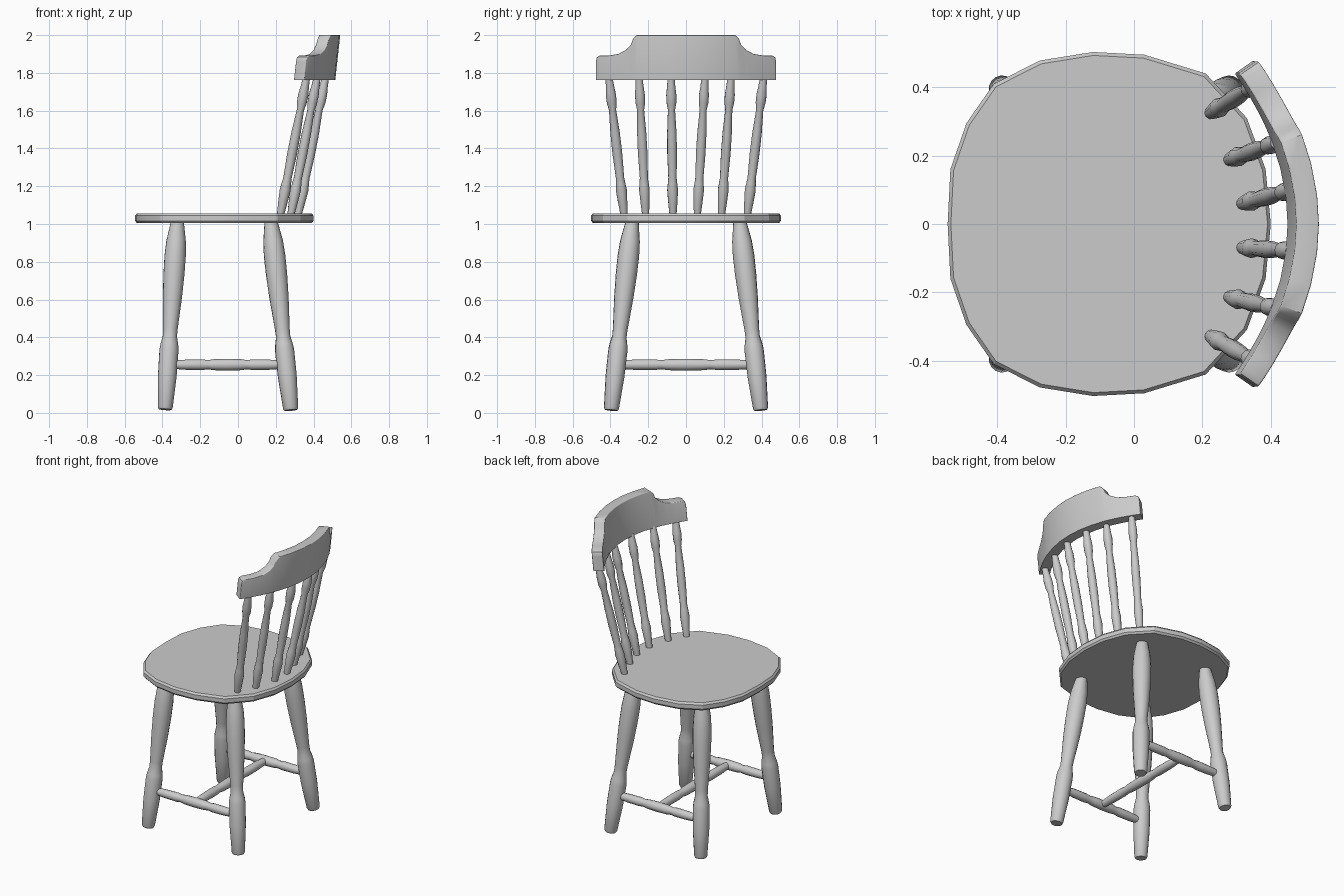
import bpy, bmesh, math
from mathutils import Vector

cube = bpy.data.objects.get("Cube")
if cube:
    bpy.data.objects.remove(cube, do_unlink=True)

grey = bpy.data.materials.new("plain_grey")
grey.use_nodes = True
colour = (0.6, 0.6, 0.6, 1)
grey.diffuse_color = colour
grey.node_tree.nodes["Principled BSDF"].inputs["Base Color"].default_value = colour


def finish(name, bm, angle):
    """Turn a bmesh into a shaded, coloured object."""
    bmesh.ops.recalc_face_normals(bm, faces=bm.faces)
    mesh = bpy.data.meshes.new(name)
    bm.to_mesh(mesh)
    bm.free()
    mesh.materials.append(grey)
    obj = bpy.data.objects.new(name, mesh)
    bpy.context.collection.objects.link(obj)
    bpy.ops.object.select_all(action="DESELECT")
    obj.select_set(True)
    bpy.context.view_layer.objects.active = obj
    bpy.ops.object.shade_smooth_by_angle(angle=math.radians(angle))
    return obj


def loft(bm, rings):
    """Skin a row of closed rings and cap both ends."""
    loops = [[bm.verts.new(p) for p in ring] for ring in rings]
    n = len(loops[0])
    for a, b in zip(loops, loops[1:]):
        for i in range(n):
            j = (i + 1) % n
            bm.faces.new((a[i], a[j], b[j], b[i]))
    bm.faces.new(loops[0][::-1])
    bm.faces.new(loops[-1])
    return loops


def turned(name, start, end, profile, sides=16):
    """Turned rod between two points; profile is (fraction, radius)."""
    start, end = Vector(start), Vector(end)
    axis = end - start
    turn = axis.to_track_quat("Z", "Y")
    rings = []
    for t, r in profile:
        angles = [math.tau * i / sides for i in range(sides)]
        rings.append([start + axis * t + turn @ Vector((r * math.cos(a), r * math.sin(a), 0))
                      for a in angles])
    bm = bmesh.new()
    loft(bm, rings)
    return finish(name, bm, 40)


# Seat: faceted rounded outline, mirrored across y, with chamfered rims
half = [(-0.537, 0.16), (-0.49, 0.295), (-0.41, 0.41), (-0.275, 0.478), (-0.12, 0.503),
        (0.03, 0.495), (0.21, 0.44), (0.33, 0.31), (0.385, 0.16)]
outline = [(-0.545, 0)] + half + [(0.40, 0)] + [(x, -y) for x, y in half[::-1]]


def seat_ring(scale, z):
    return [((x + 0.07) * scale - 0.07, y * scale, z) for x, y in outline]


bm = bmesh.new()
loft(bm, [seat_ring(s, z) for s, z in
          ((0.98, 1.005), (1, 1.017), (1, 1.044), (0.98, 1.056))])
finish("seat", bm, 20)

# Legs: splayed turned posts
leg_profile = [(0, 0.034), (0.012, 0.04), (0.18, 0.05), (0.32, 0.051), (0.35, 0.047),
               (0.39, 0.038), (0.43, 0.039), (0.6, 0.051), (0.72, 0.056), (0.82, 0.057),
               (0.9, 0.052), (1, 0.035)]
for side, foot_x, top_x, foot_z in (("right", -0.386, -0.321, 0.018), ("left", 0.28, 0.175, 0.014)):
    for place, s in (("front", -1), ("back", 1)):
        turned(f"{place}_{side}_leg", (foot_x, s * 0.396, foot_z), (top_x, s * 0.285, 1.01), leg_profile)

# Stretchers: two along the sides and one joining their middles
bar_half = [(0, 0.022), (0.12, 0.027), (0.27, 0.028), (0.32, 0.024), (0.37, 0.029)]
bar_profile = bar_half + [(0.5, 0.031)] + [(1 - t, r) for t, r in bar_half[::-1]]
for place, s in (("front", -1), ("back", 1)):
    turned(f"{place}_stretcher", (-0.34, s * 0.368, 0.255), (0.23, s * 0.368, 0.255), bar_profile, 12)
turned("cross_stretcher", (-0.055, -0.36, 0.255), (-0.055, 0.36, 0.255), bar_profile, 12)

# Spindles: six fanned rods between the seat and the top rail
spindle_profile = [(0, 0.019), (0.08, 0.024), (0.18, 0.029), (0.23, 0.025), (0.27, 0.022),
                   (0.45, 0.026), (0.6, 0.025), (0.77, 0.019), (0.82, 0.026), (0.88, 0.027),
                   (0.94, 0.022), (1, 0.019)]
spindles = [(0.225, -0.328, 0.362, -0.407), (0.28, -0.214, 0.418, -0.248),
            (0.318, -0.069, 0.462, -0.079), (0.318, 0.06, 0.462, 0.1),
            (0.28, 0.188, 0.418, 0.238), (0.225, 0.325, 0.362, 0.41)]
for i, (x0, y0, x1, y1) in enumerate(spindles):
    turned(f"spindle_{i + 1}", (x0, y0, 1.05), (x1, y1, 1.77), spindle_profile, 12)

# Top rail: curved, leaning board with a stepped, rounded upper edge
steps = [(0.459, 1.865), (0.455, 1.883), (0.44, 1.892), (0.395, 1.892), (0.345, 1.9),
         (0.305, 1.922), (0.28, 1.95), (0.27, 1.98), (0.25, 2.0), (0.17, 2.0), (0.08, 2.0)]
stations = [(-y, z) for y, z in steps] + [(0, 2.0)] + steps[::-1]
bottom, thick, bend = 1.762, 0.033, 0.76
rings = []
for y, top in stations:
    out = Vector((1, 2 * bend * y, 0)).normalized() * thick
    ring = []
    for z, side in ((bottom, -1), (top, -1), (top, 1), (bottom, 1)):
        lean = 0.11 * (z - bottom)
        ring.append(Vector((0.482 - bend * y * y + lean, y, z)) + out * side)
    rings.append(ring)
bm = bmesh.new()
loops = loft(bm, rings)
rim = [bm.edges.get((a[k], b[k])) for a, b in zip(loops, loops[1:]) for k in (1, 2)]
rim += [bm.edges.get((ring[a], ring[b])) for ring in (loops[0], loops[-1])
        for a, b in ((0, 1), (1, 2), (2, 3))]
bmesh.ops.bevel(bm, geom=rim, offset=0.014, segments=3, profile=0.5, affect="EDGES", clamp_overlap=True)
finish("top_rail", bm, 40)
